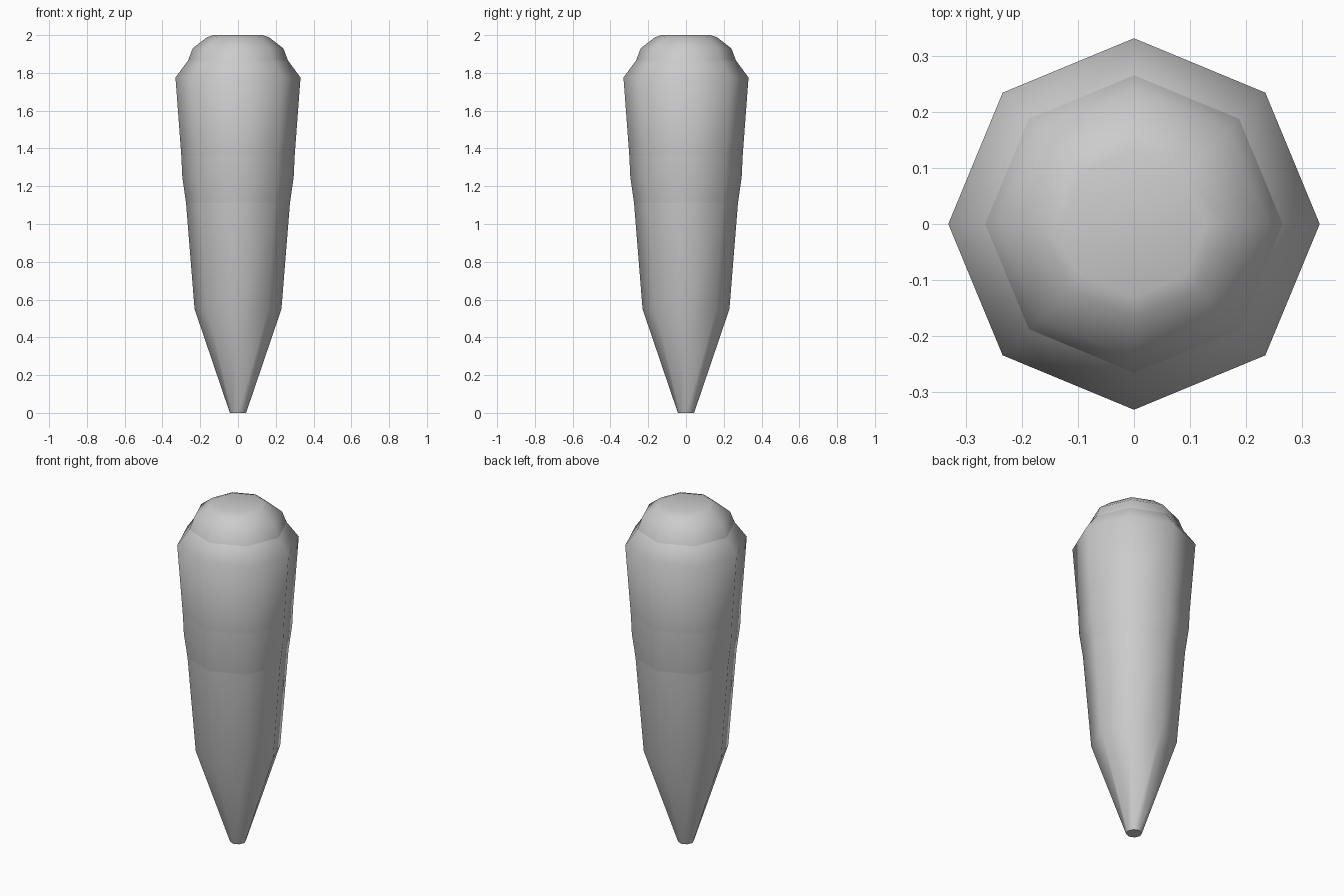
import bpy, bmesh
from math import cos, sin, pi

if "Cube" in bpy.data.objects:
    bpy.data.objects.remove(bpy.data.objects["Cube"])

SIDES = 8


def lathe(name, profile, sharp_rings):
    """Spin a (radius, z) profile into a capped eight-sided solid, corners on the axes."""
    bm = bmesh.new()
    rings = [[bm.verts.new((r * cos(2 * pi * i / SIDES), r * sin(2 * pi * i / SIDES), z))
              for i in range(SIDES)] for r, z in profile]
    for low, high in zip(rings, rings[1:]):
        for i in range(SIDES):
            j = (i + 1) % SIDES
            bm.faces.new((low[i], low[j], high[j], high[i]))
    bm.faces.new(rings[0][::-1])
    bm.faces.new(rings[-1])
    for f in bm.faces:
        f.smooth = True
    # shading breaks around the band, shoulder and base
    for k in sharp_rings:
        for i in range(SIDES):
            bm.edges.get((rings[k][i], rings[k][(i + 1) % SIDES])).smooth = False
    mesh = bpy.data.meshes.new(name)
    bm.to_mesh(mesh)
    bm.free()
    obj = bpy.data.objects.new(name, mesh)
    bpy.context.collection.objects.link(obj)
    return obj


# Tapered spike: pointed foot, long shaft with a faint band, rounded head
lathe("tapered_spike", [
    (0.043, 0.0), (0.23, 0.55), (0.275, 1.11), (0.295, 1.25), (0.30, 1.36),
    (0.331, 1.775), (0.265, 1.865), (0.24, 1.93), (0.165, 1.988), (0.13, 2.0),
], sharp_rings=(0, 2, 4, 6))
